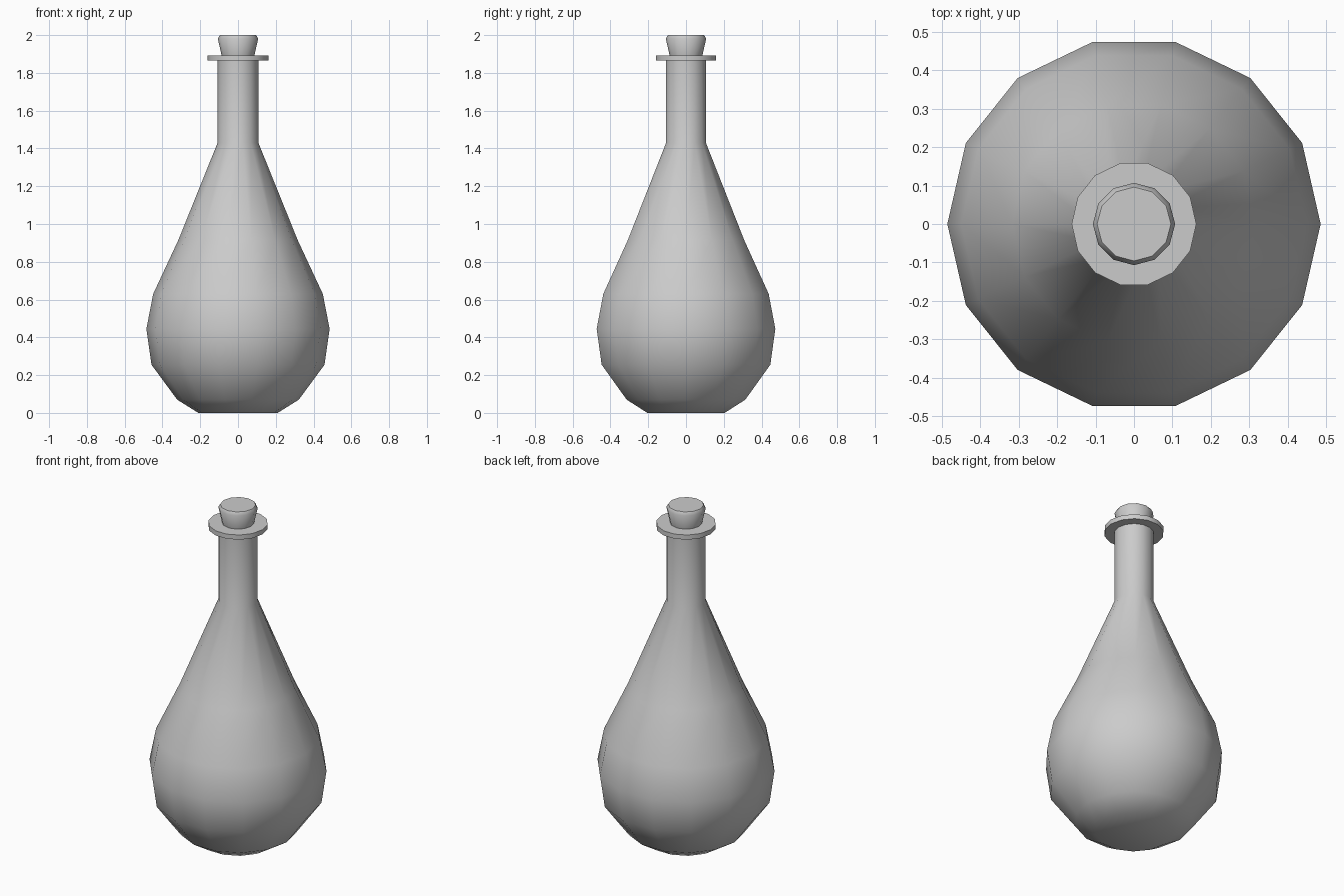
import bpy, bmesh, math

if "Cube" in bpy.data.objects:
    bpy.data.objects.remove(bpy.data.objects["Cube"])


def lathe(name, profile, sides):
    """Revolve (radius, height) points about z, closing both ends."""
    bm = bmesh.new()
    rings = []
    for r, z in profile:
        rings.append([bm.verts.new((r * math.cos(2 * math.pi * i / sides),
                                    r * math.sin(2 * math.pi * i / sides), z))
                      for i in range(sides)])
    for low, high in zip(rings, rings[1:]):
        for i in range(sides):
            j = (i + 1) % sides
            bm.faces.new((low[i], low[j], high[j], high[i]))
    bm.faces.new(rings[0][::-1])
    bm.faces.new(rings[-1])
    bmesh.ops.recalc_face_normals(bm, faces=bm.faces)
    mesh = bpy.data.meshes.new(name)
    bm.to_mesh(mesh)
    bm.free()
    obj = bpy.data.objects.new(name, mesh)
    bpy.context.collection.objects.link(obj)
    bpy.ops.object.select_all(action='DESELECT')
    obj.select_set(True)
    bpy.context.view_layer.objects.active = obj
    bpy.ops.object.shade_smooth_by_angle(angle=math.radians(50))
    return obj


# Round body, sloping shoulder, straight neck and flat lip
lathe("bottle", [(0.21, 0), (0.322, 0.07), (0.458, 0.255), (0.485, 0.445),
                 (0.449, 0.63), (0.316, 0.915), (0.108, 1.43), (0.108, 1.865),
                 (0.162, 1.865), (0.162, 1.893), (0.085, 1.893)], 14)

# Tapered stopper, pushed down into the neck
lathe("stopper", [(0.07, 1.80), (0.087, 1.893), (0.107, 1.982), (0.096, 2.0)], 12)
